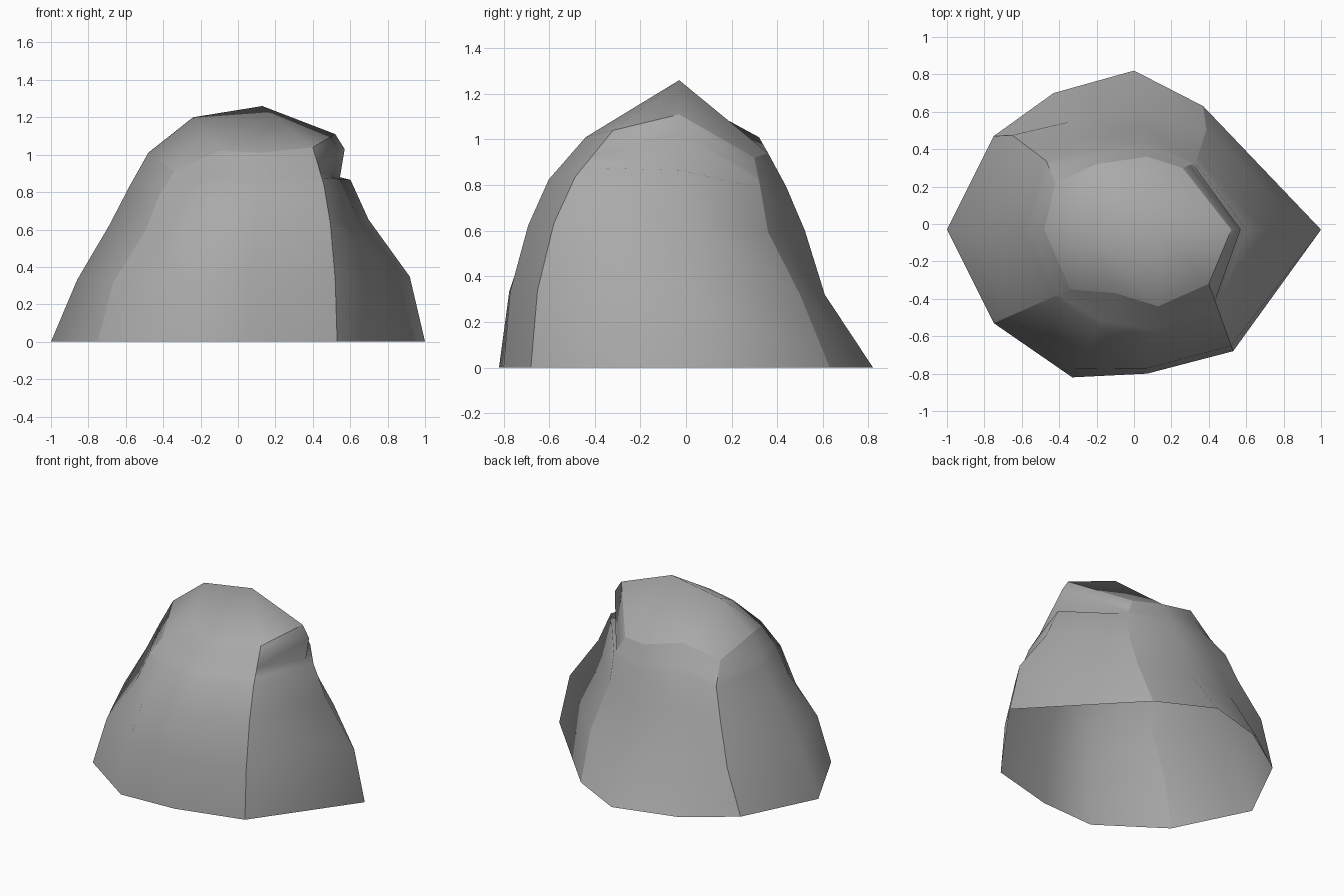
import bpy
import bmesh
from mathutils import Vector

cube = bpy.data.objects.get("Cube")
if cube:
    bpy.data.objects.remove(cube)

# One plain stone material
stone = bpy.data.materials.new("grey stone")
stone.use_nodes = True
colour = (0.4, 0.4, 0.4, 1)
stone.diffuse_color = colour
shader = next(n for n in stone.node_tree.nodes if n.type == "BSDF_PRINCIPLED")
shader.inputs["Base Color"].default_value = colour
shader.inputs["Roughness"].default_value = 0.9

# Each column of the boulder: foot, crown rim point, and how far
# the flank has moved inward at the three middle levels
COLUMNS = [
    ((-1, -.03), (-.48, -.03, 1.01), (.27, .6, .8)),
    ((-.75, .47), (-.42, .22, .91), (.3, .65, .85)),
    ((-.43, .7), (-.2, .32, 1.01), (.4, .65, .83)),
    ((0, .82), (.07, .36, .94), (.46, .65, .83)),
    ((.37, .63), (.26, .3, .92), (.39, .82, .92)),
    ((1, -.03), (.52, -.03, 1.11), (.17, .63, .83)),
    ((.53, -.68), (.4, -.32, 1.04), (.08, .28, .54)),
    ((.07, -.8), (.13, -.44, 1.01), (.08, .3, .55)),
    ((-.33, -.82), (-.1, -.37, 1.02), (.1, .32, .6)),
    ((-.75, -.53), (-.34, -.35, .91), (.2, .62, .8)),
]
LEVELS = (.33, .62, .82)
SPUR = 5
# Columns that form hard creases between the broad smooth sides
CREASES = (1, 4, 6, 9)
# Sideways bulge of the two creases at the back
BULGES = {1: Vector((0, .08, 0)), 4: Vector((.06, 0, 0))}


def flank(index):
    """Return the points of one column, from the foot to the rim."""
    foot, rim, inward = COLUMNS[index]
    foot, rim = Vector((*foot, 0)), Vector(rim)
    points = [foot]
    for amount, level in zip(inward, LEVELS):
        p = foot.lerp(rim, amount) + BULGES.get(index, Vector())
        p.z = level * (.5 + .5 * rim.z)
        points.append(p)
    if index == SPUR:
        # Notch below an overhanging lip
        points += [Vector((.545, -.03, .88)), Vector((.57, -.03, 1.03))]
    else:
        last = points[-1]
        points += [last.lerp(rim, t) for t in (.2, .45)]
    return points + [rim]


bm = bmesh.new()
columns = [[bm.verts.new(p) for p in flank(i)] for i in range(len(COLUMNS))]
count = len(columns)

# Flanks between neighbouring columns, open underneath
for i in range(count):
    a, b = columns[i], columns[(i + 1) % count]
    for k in range(len(a) - 1):
        bm.faces.new((a[k], a[k + 1], b[k + 1], b[k]))

# Crown rising to a short ridge
low_end = bm.verts.new((-.24, -.03, 1.2))
high_end = bm.verts.new((.13, -.03, 1.26))
for i in range(count):
    a, b = columns[i][-1], columns[(i + 1) % count][-1]
    near, far = [high_end if 3 <= n % count <= 7 else low_end for n in (i, i + 1)]
    if near is far:
        bm.faces.new((a, near, b))
    elif near is low_end:
        bm.faces.new((a, near, b))
        bm.faces.new((near, far, b))
    else:
        bm.faces.new((a, near, far))
        bm.faces.new((a, far, b))

# Smooth sides, with hard edges along the creases and the crown rim
for face in bm.faces:
    face.smooth = True
hard_lines = [columns[i] for i in CREASES]
hard_lines.append([c[-1] for c in columns] + [columns[0][-1]])
for line in hard_lines:
    for v, w in zip(line, line[1:]):
        bm.edges.get((v, w)).smooth = False

mesh = bpy.data.meshes.new("boulder")
bm.to_mesh(mesh)
bm.free()
mesh.materials.append(stone)
boulder = bpy.data.objects.new("boulder", mesh)
bpy.context.collection.objects.link(boulder)
